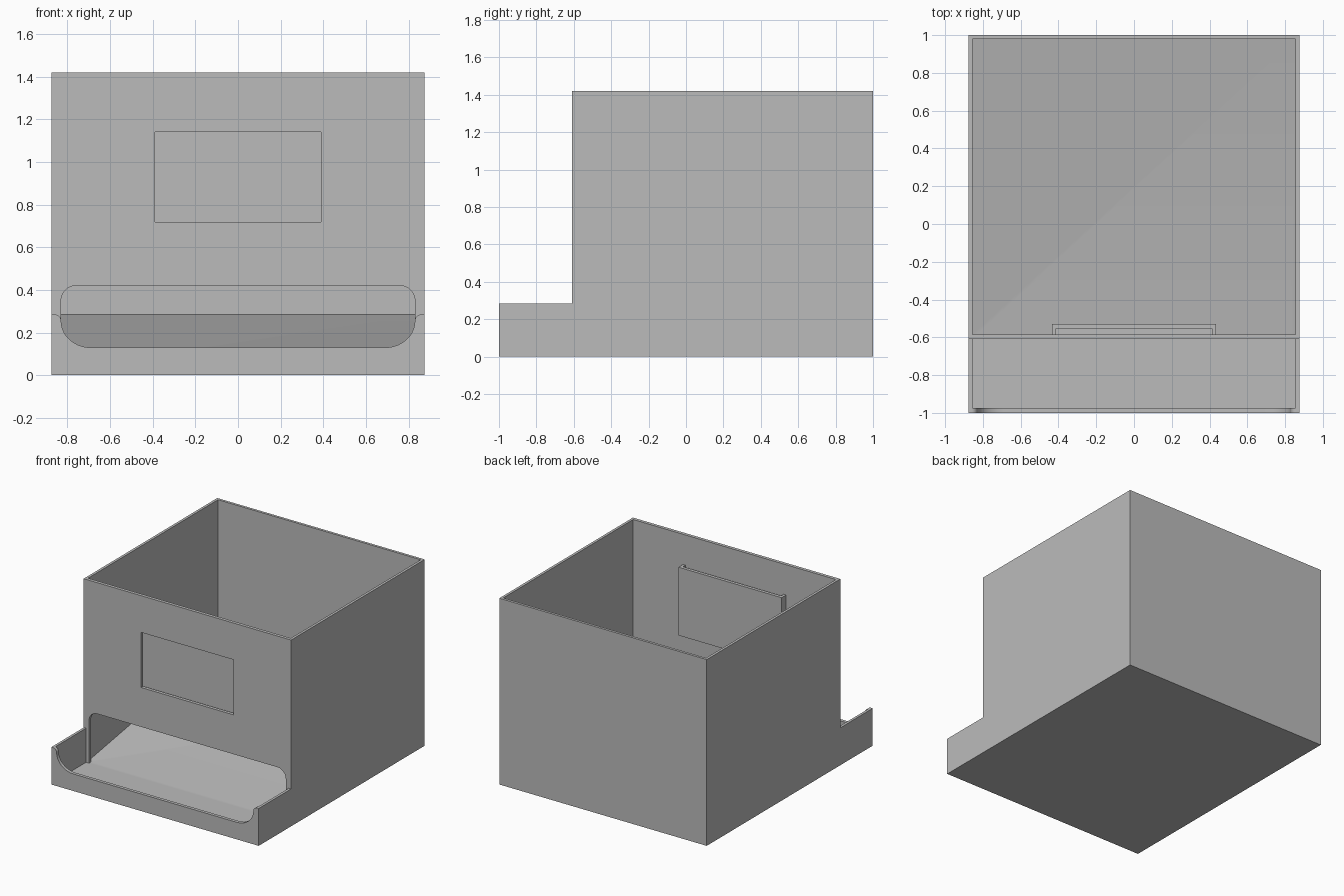
import bpy, bmesh
from math import cos, sin, radians

if "Cube" in bpy.data.objects:
    bpy.data.objects.remove(bpy.data.objects["Cube"], do_unlink=True)

# Single plastic colour
grey = bpy.data.materials.new("plain_grey")
grey.use_nodes = True
grey.diffuse_color = (0.5, 0.5, 0.5, 1)
grey.node_tree.nodes["Principled BSDF"].inputs["Base Color"].default_value = (0.5, 0.5, 0.5, 1)

HALF, WALL = 0.875, 0.02            # half width, wall thickness
INNER = HALF - WALL
TOP, LIP, FLOOR = 1.42, 0.285, 0.025
FRONT, FRONT_IN = -0.61, -0.585     # faces of the upright front wall


def prism(name, pts, axis, a, b):
    """Extrude a 2D outline along x (pts are y, z) or along y (pts are x, z)."""
    place = (lambda p, t: (t, p[0], p[1])) if axis == "x" else (lambda p, t: (p[0], t, p[1]))
    bm = bmesh.new()
    face = bm.faces.new([bm.verts.new(place(p, a)) for p in pts])
    ext = bmesh.ops.extrude_face_region(bm, geom=[face])
    moved = [v for v in ext["geom"] if isinstance(v, bmesh.types.BMVert)]
    bmesh.ops.translate(bm, verts=moved, vec=place((0, 0), b - a))
    bmesh.ops.recalc_face_normals(bm, faces=bm.faces)
    mesh = bpy.data.meshes.new(name)
    bm.to_mesh(mesh)
    bm.free()
    mesh.materials.append(grey)
    obj = bpy.data.objects.new(name, mesh)
    bpy.context.collection.objects.link(obj)
    return obj


def arc(cx, cz, rx, rz, start, end, n=10):
    angles = [radians(start + (end - start) * i / n) for i in range(n + 1)]
    return [(cx + rx * cos(t), cz + rz * sin(t)) for t in angles]


def rect(x0, x1, z0, z1):
    return [(x0, z0), (x1, z0), (x1, z1), (x0, z1)]


def mirrored(pts):
    """Close a right-hand outline with its mirror image."""
    return pts + [(-x, z) for x, z in reversed(pts)]


def cut(target, cutter):
    cutter.hide_render = True
    mod = target.modifiers.new("cut", "BOOLEAN")
    mod.operation, mod.solver, mod.object = "DIFFERENCE", "EXACT", cutter
    bpy.context.view_layer.objects.active = target
    bpy.ops.object.modifier_apply(modifier=mod.name)
    bpy.data.objects.remove(cutter, do_unlink=True)


# Body: tall bin with a low tray in front
body = prism("bin_body", [(-1, 0), (1, 0), (1, TOP), (FRONT, TOP), (FRONT, LIP), (-1, LIP)],
             "x", -HALF, HALF)

# Bin cavity, whose floor rises towards the back
cut(body, prism("bin_cavity", [(FRONT_IN, FLOOR), (1 - WALL, LIP), (1 - WALL, 1.6), (FRONT_IN, 1.6)],
                "x", -INNER, INNER))

# Tray cavity
cut(body, prism("tray_cavity", rect(-0.975, FRONT, FLOOR, 0.5), "x", -INNER, INNER))

# Rounded opening from bin to tray
opening = [(0.83, FLOOR)] + arc(0.76, 0.35, 0.07, 0.07, 0, 90)
cut(body, prism("opening", mirrored(opening), "y", FRONT - 0.02, FRONT_IN))

# Scooped front lip
scoop = (arc(0.69, 0.255, 0.14, 0.125, -90, 0)
         + arc(0.86, 0.255, 0.03, 0.03, 180, 90)[1:] + [(0.86, 0.4)])
cut(body, prism("lip_scoop", mirrored(scoop), "y", -1.05, -0.97))

# Label window
cut(body, prism("label_window", rect(-0.39, 0.39, 0.72, 1.14), "y", -0.7, -0.55))

# Pocket behind the window, open at the top
rail = mirrored([(0.435, 0.67), (0.435, 1.19), (0.415, 1.19), (0.415, 0.7)])
pocket = [prism("label_pocket_rail", rail, "y", FRONT_IN, -0.555),
          prism("label_pocket_back", rect(-0.435, 0.435, 0.67, 1.19), "y", -0.555, -0.53)]

for obj in [body] + pocket:
    bpy.ops.object.select_all(action="DESELECT")
    obj.select_set(True)
    bpy.context.view_layer.objects.active = obj
    bpy.ops.object.shade_smooth_by_angle(angle=radians(30))
